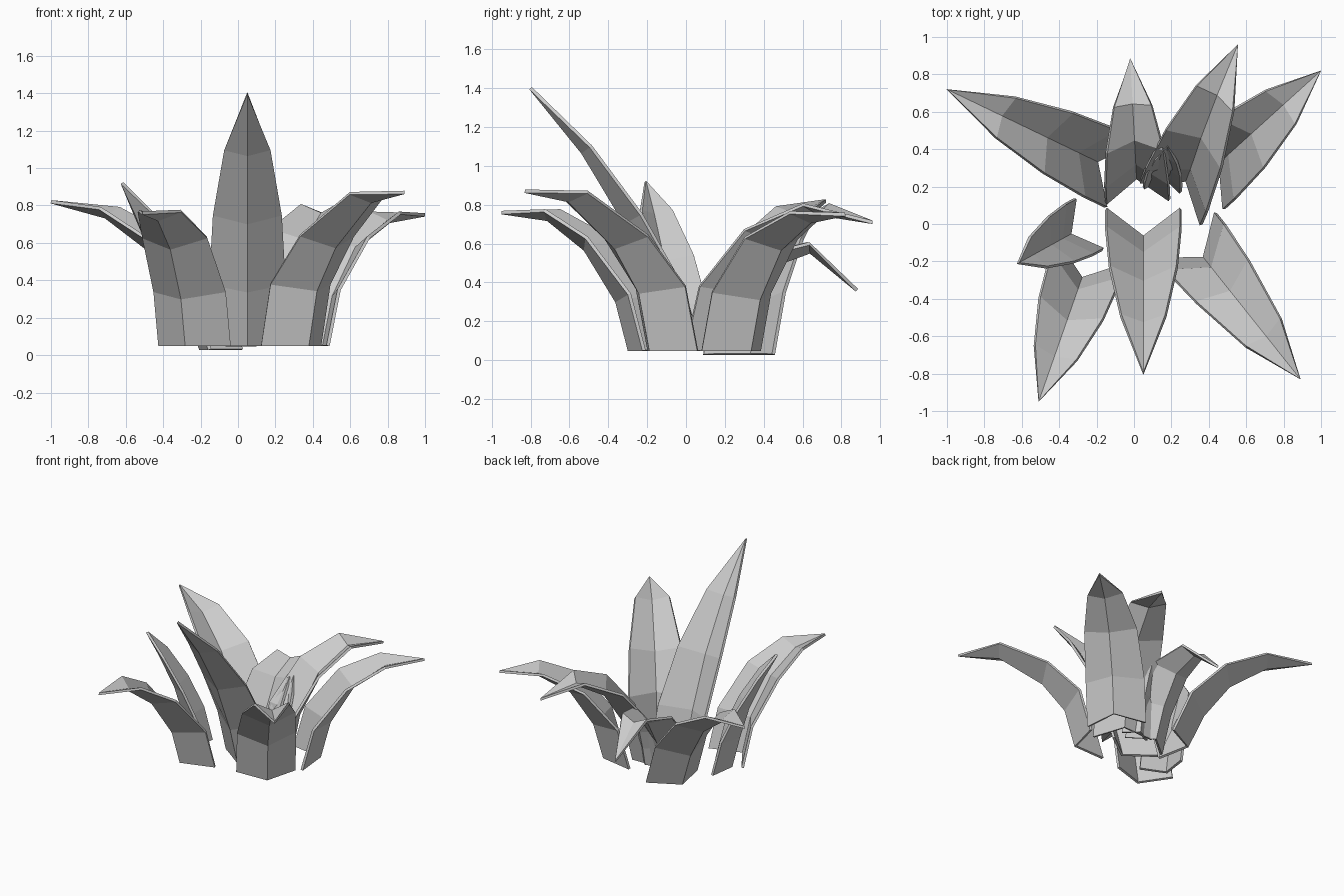
import bpy
from mathutils import Vector

if "Cube" in bpy.data.objects:
    bpy.data.objects.remove(bpy.data.objects["Cube"])

WIDTH = (1, 1, 0.9, 0.6)      # half width of each row, relative to the base
KEEL = (0.75, 0.72, 0.47, 0.26)  # keel depth of each row, relative to base half width


def leaf(name, centre, tip, path, half=0.2, facing=None):
    """Keeled blade: path lists (reach, height) per row, the last one is the tip."""
    c = Vector((*centre, 0))
    out = (Vector((*tip, 0)) - c).normalized()
    face = Vector((*facing, 0)).normalized() if facing else out
    side = Vector((-face.y, face.x, 0))
    up = Vector((0, 0, 1))
    verts, faces = [], []
    for i, (w, k) in enumerate(zip(WIDTH, KEEL)):
        r, z = path[i]
        mid = c + out * r + up * z
        keel = face
        if i:
            dr, dz = r - path[i - 1][0], z - path[i - 1][1]
            keel = (face * dz - up * dr).normalized()
        verts += [mid + side * half * w, mid + keel * half * k, mid - side * half * w]
    verts.append(Vector((*tip, path[-1][1])))
    for i in range(3):
        for j in range(2):
            a = i * 3 + j
            faces.append((a, a + 1, a + 4, a + 3))
    faces += [(9, 10, 12), (10, 11, 12)]
    mesh = bpy.data.meshes.new(name)
    mesh.from_pydata(verts, [], faces)
    ob = bpy.data.objects.new(name, mesh)
    bpy.context.collection.objects.link(ob)
    solid = ob.modifiers.new("thickness", 'SOLIDIFY')
    solid.thickness = 0.018
    solid.offset = 0


# tall upright leaves
leaf("front_tall_leaf", (0.05, 0.08), (0.05, -0.80),
     [(0, .05), (.10, .38), (.31, .75), (.57, 1.10), (.88, 1.40)])
leaf("left_upright_leaf", (-0.24, 0.0), (-0.62, -0.21),
     [(0, .05), (.06, .30), (.17, .54), (.31, .77), (.43, .92)], half=0.155)

# arching front leaves
leaf("front_left_leaf", (-0.23, -0.15), (-0.51, -0.95),
     [(0, .05), (.08, .34), (.32, .63), (.57, .77), (.85, .76)])
leaf("front_right_leaf", (0.28, -0.065), (0.89, -0.83),
     [(0, .05), (.08, .38), (.31, .64), (.66, .865), (.98, .87)])

# arching back leaves
leaf("back_right_leaf", (0.347, 0.229), (1.0, 0.82),
     [(0, .05), (.08, .35), (.31, .63), (.59, .76), (.88, .75)])
leaf("back_inner_right_leaf", (0.195, 0.11), (0.555, 0.96),
     [(0, .05), (.08, .38), (.32, .67), (.61, .80), (.92, .71)], facing=(.57, .82))
leaf("back_left_leaf", (-0.064, 0.27), (-1.0, 0.72),
     [(0, .03), (.13, .35), (.38, .62), (.69, .785), (1.04, .82)])
leaf("back_drooping_leaf", (0.02, 0.12), (-0.02, 0.88),
     [(0, .05), (.09, .32), (.27, .54), (.51, .60), (.76, .36)], half=0.17)

# small inner leaf
leaf("small_inner_leaf", (0.15, 0.18), (0.18, 0.42),
     [(0, .05), (.03, .20), (.09, .34), (.16, .46), (.24, .56)], half=0.1)
